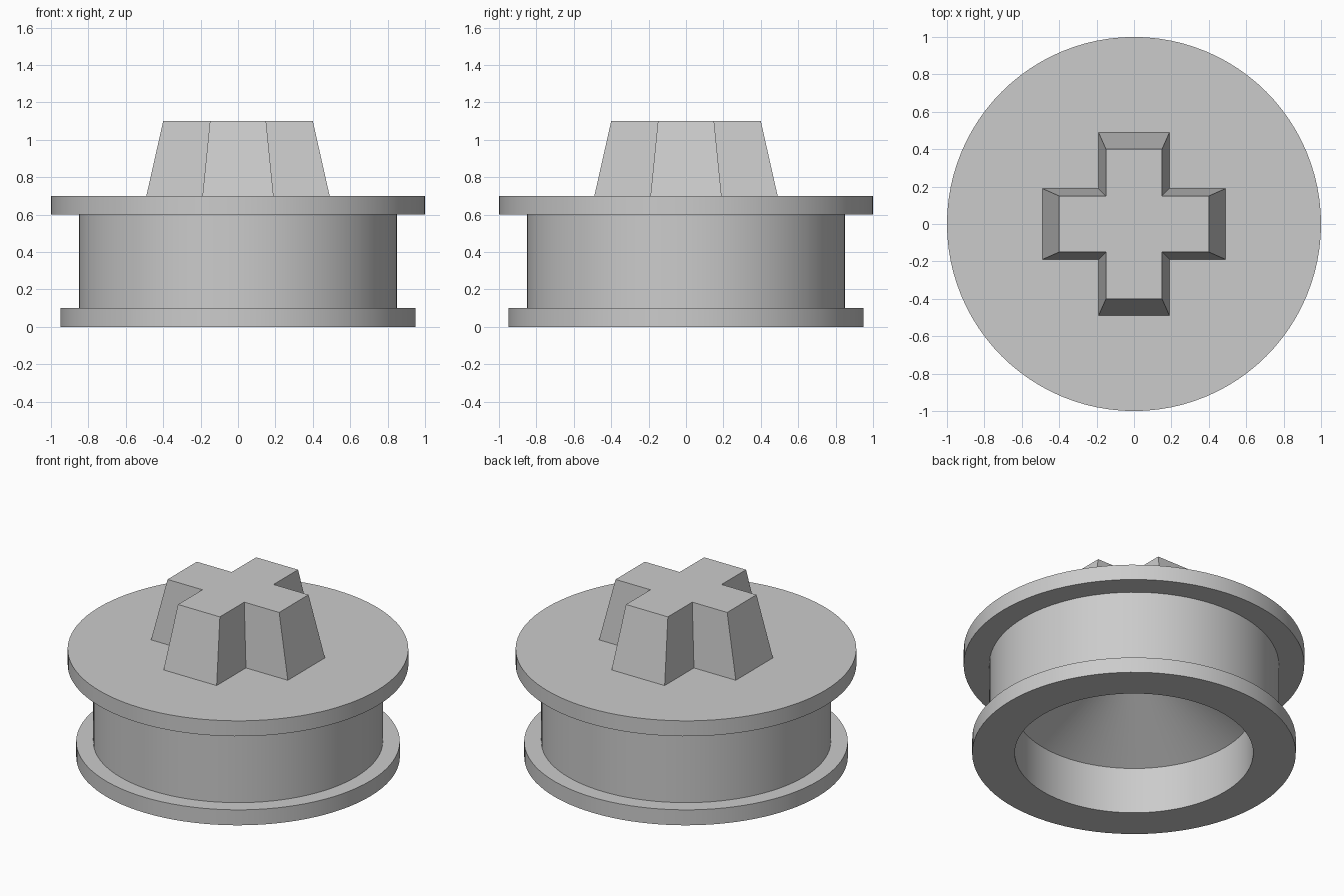
import bpy, bmesh, math

cube = bpy.data.objects.get("Cube")
if cube:
    bpy.data.objects.remove(cube, do_unlink=True)

SEGMENTS = 96

grey = bpy.data.materials.new("plain_grey")
grey.use_nodes = True
colour = (0.6, 0.6, 0.6, 1)
grey.diffuse_color = colour
grey.node_tree.nodes["Principled BSDF"].inputs["Base Color"].default_value = colour


def finish(name, bm):
    """Turn a bmesh into a named object with sharp edges kept."""
    bmesh.ops.recalc_face_normals(bm, faces=bm.faces)
    mesh = bpy.data.meshes.new(name)
    bm.to_mesh(mesh)
    bm.free()
    mesh.materials.append(grey)
    obj = bpy.data.objects.new(name, mesh)
    bpy.context.collection.objects.link(obj)
    bpy.ops.object.select_all(action="DESELECT")
    obj.select_set(True)
    bpy.context.view_layer.objects.active = obj
    bpy.ops.object.shade_smooth_by_angle(angle=math.radians(20))
    return obj


def ring(bm, radius, z):
    turn = 2 * math.pi / SEGMENTS
    return [bm.verts.new((radius * math.cos(i * turn), radius * math.sin(i * turn), z))
            for i in range(SEGMENTS)]


def bridge(bm, lower, upper):
    for i in range(len(lower)):
        j = (i + 1) % len(lower)
        bm.faces.new((lower[i], lower[j], upper[j], upper[i]))


# Flanged body, from the recess ceiling down, around the rim and up to the top
profile = [(0.2, 0.6), (0.7, 0.3), (0.7, 0), (0.95, 0), (0.95, 0.1),
           (0.85, 0.1), (0.85, 0.6), (1, 0.6), (1, 0.7)]
bm = bmesh.new()
rings = [ring(bm, r, z) for r, z in profile]
for a, b in zip(rings, rings[1:]):
    bridge(bm, a, b)
bm.faces.new(rings[0])
bm.faces.new(rings[-1])
finish("flanged_body", bm)


# Tapered cross on top
def cross(bm, length, width, z):
    arm = [(length, -width), (length, width), (width, width)]
    points = []
    for _ in range(4):
        points += arm
        arm = [(-y, x) for x, y in arm]
    return [bm.verts.new((x, y, z)) for x, y in points]


bm = bmesh.new()
base = cross(bm, 0.49, 0.19, 0.7)
top = cross(bm, 0.4, 0.15, 1.1)
bridge(bm, base, top)
bm.faces.new(top)
bm.faces.new(base)
finish("cross_key", bm)
